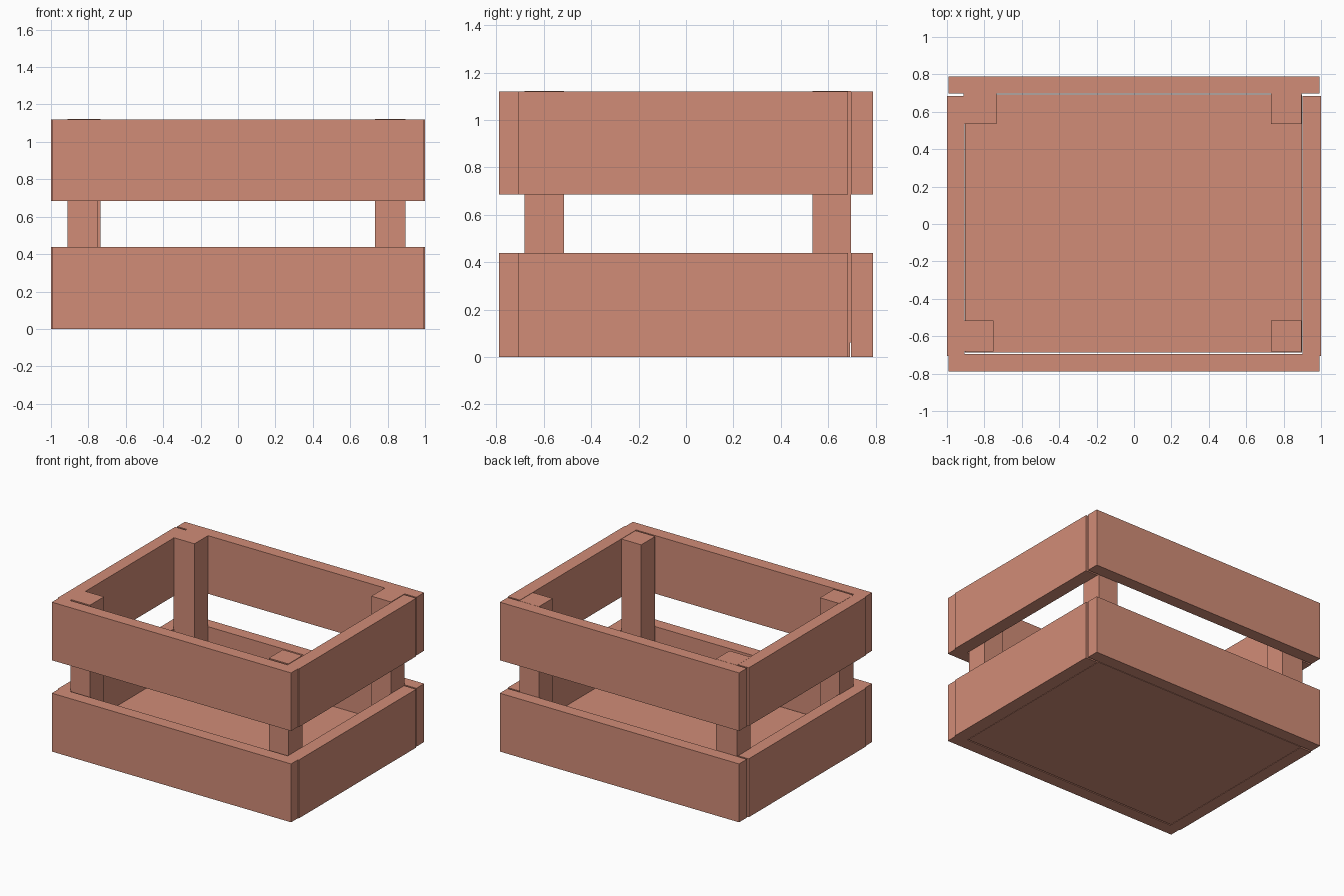
import bpy

if "Cube" in bpy.data.objects:
    bpy.data.objects.remove(bpy.data.objects["Cube"])

wood = bpy.data.materials.new("wood")
wood.diffuse_color = (0.64, 0.265, 0.185, 1)
wood.use_nodes = True
wood.node_tree.nodes["Principled BSDF"].inputs["Base Color"].default_value = wood.diffuse_color


def box(name, x, y, z):
    """Axis-aligned board given as (min, max) on each axis."""
    bpy.ops.mesh.primitive_cube_add(size=1, location=[sum(r) / 2 for r in (x, y, z)])
    ob = bpy.context.object
    ob.name = name
    ob.scale = [r[1] - r[0] for r in (x, y, z)]
    bpy.ops.object.transform_apply(location=False, rotation=False, scale=True)
    ob.data.materials.append(wood)


# two rows of wall slats with an open band between them
for level, z in (("lower", (0, 0.438)), ("upper", (0.685, 1.121))):
    box(level + "_front_slat", (-0.993, 0.993), (-0.789, -0.695), z)
    box(level + "_back_slat", (-0.993, 0.993), (0.697, 0.789), z)
    box(level + "_left_slat", (-1.0, -0.906), (-0.706, 0.684), z)
    box(level + "_right_slat", (0.9, 1.0), (-0.706, 0.684), z)

# square corner posts standing inside the slats
front, back = (-0.682, -0.516), (0.535, 0.697)
posts = {
    "front_left_post": ((-0.912, -0.751), front),
    "front_right_post": ((0.733, 0.896), front),
    "back_left_post": ((-0.912, -0.736), back),
    "back_right_post": ((0.733, 0.896), back),
}
for name, (x, y) in posts.items():
    box(name, x, y, (0.06, 1.122))

# thick floor panel, flush with the bottom of the slats
box("floor_panel", (-0.903, 0.897), (-0.686, 0.693), (0, 0.12))
